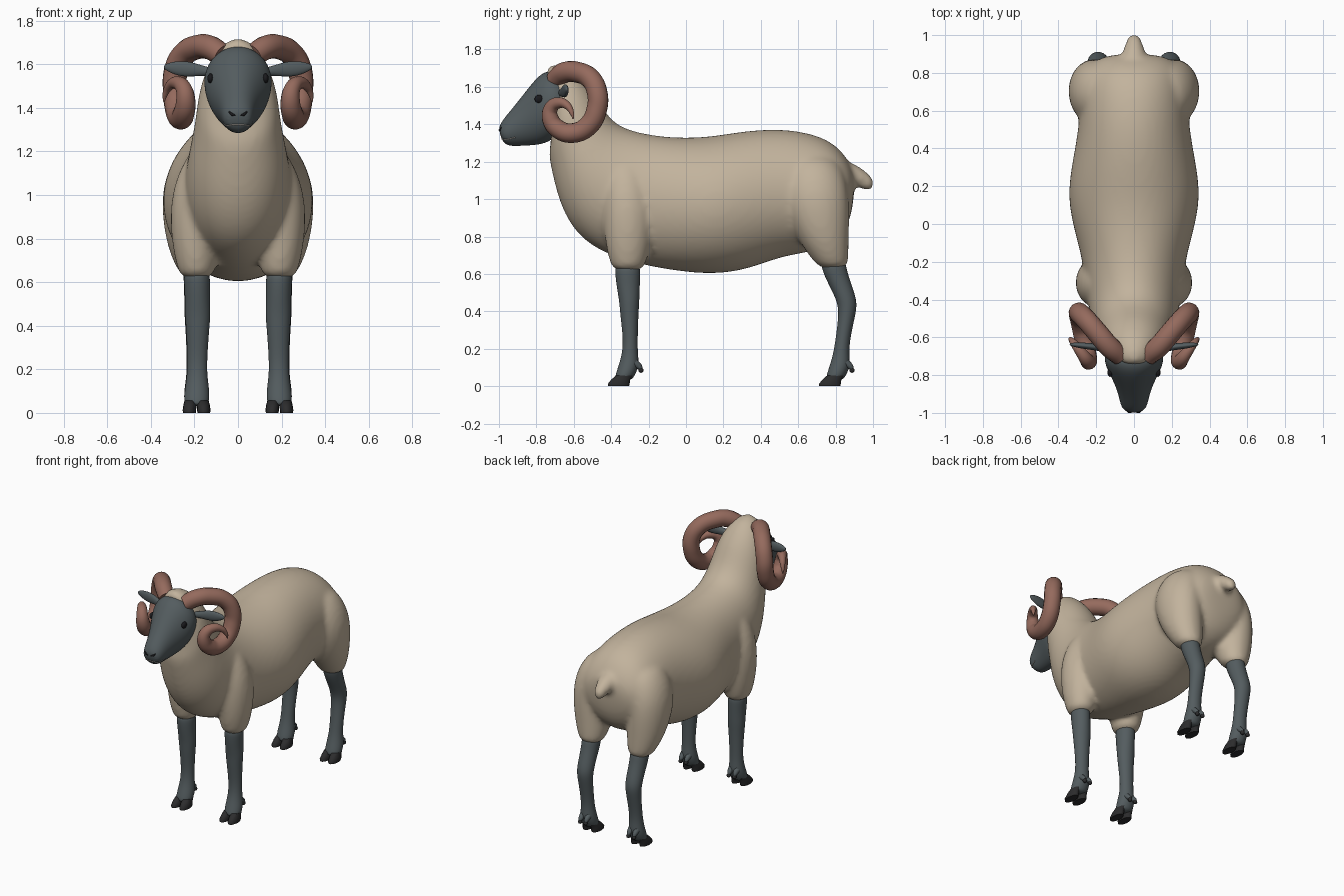
import bpy, bmesh, math
from mathutils import Vector as V, Matrix

if "Cube" in bpy.data.objects:
    bpy.data.objects.remove(bpy.data.objects["Cube"])


def material(name, rgb):
    m = bpy.data.materials.new(name)
    m.diffuse_color = (*rgb, 1)
    m.use_nodes = True
    m.node_tree.nodes["Principled BSDF"].inputs["Base Color"].default_value = m.diffuse_color
    return m


WOOL = material("wool_beige", (.54, .45, .335))
SKIN = material("slate_skin", (.088, .108, .115))
HORN = material("horn_brown", (.30, .145, .11))
HOOF = material("hoof_black", (.025, .025, .026))
EYE = material("eye_black", (.010, .010, .012))
LIP = material("pale_lip", (.45, .42, .38))


def loft(bm, rings, n=16, grow=True):
    """Skin a closed tube over elliptical rings (centre, half axis, half axis)."""
    k = 6 / (4 + 2 * math.cos(math.tau / n)) if grow else 1  # undo subdivision shrink
    loops = []
    for c, u, v in rings:
        angs = [math.tau * i / n for i in range(n)]
        loops.append([bm.verts.new(c + k * (u * math.cos(a) + v * math.sin(a))) for a in angs])
    for a, b in zip(loops, loops[1:]):
        for i in range(n):
            bm.faces.new((a[i], a[(i + 1) % n], b[(i + 1) % n], b[i]))
    bm.faces.new(loops[0])
    bm.faces.new(loops[-1])


def side_rings(rows):
    """Rings from side-view top point, bottom point and half width."""
    out = []
    for ty, tz, by, bz, w in rows:
        t, b = V((0, ty, tz)), V((0, by, bz))
        out.append(((t + b) / 2, V((w, 0, 0)), (t - b) / 2))
    return out


def flat_rings(rows, dx=0, dy=0):
    """Horizontal rings from z, centre x, centre y, radius x, radius y."""
    return [(V((x + dx, y + dy, z)), V((rx, 0, 0)), V((0, ry, 0))) for z, x, y, rx, ry in rows]


def finish(name, bm, mat, mirror=False, sub=2):
    bmesh.ops.recalc_face_normals(bm, faces=bm.faces)
    for f in bm.faces:
        f.smooth = True
    me = bpy.data.meshes.new(name)
    bm.to_mesh(me)
    bm.free()
    me.materials.append(mat)
    ob = bpy.data.objects.new(name, me)
    bpy.context.collection.objects.link(ob)
    if mirror:
        ob.modifiers.new("Mirror", 'MIRROR').use_mirror_merge = False
    if sub:
        s = ob.modifiers.new("Subdivision", 'SUBSURF')
        s.levels = s.render_levels = sub
    return ob


def tube(name, pts, mat, mirror=False, res=6, bevel_res=4):
    """Tapered tube through points (x, y, z, radius)."""
    cu = bpy.data.curves.new(name, 'CURVE')
    cu.dimensions = '3D'
    cu.bevel_depth, cu.bevel_resolution = 1, bevel_res
    cu.resolution_u, cu.use_fill_caps = res, True
    sp = cu.splines.new('BEZIER')
    sp.bezier_points.add(len(pts) - 1)
    for p, q in zip(sp.bezier_points, pts):
        p.co, p.radius = q[:3], q[3]
        p.handle_left_type = p.handle_right_type = 'AUTO'
    cu.materials.append(mat)
    ob = bpy.data.objects.new(name, cu)
    bpy.context.collection.objects.link(ob)
    bpy.ops.object.select_all(action='DESELECT')
    ob.select_set(True)
    bpy.context.view_layer.objects.active = ob
    bpy.ops.object.convert(target='MESH')
    ob = bpy.context.object
    bpy.ops.object.shade_smooth()
    if mirror:
        ob.modifiers.new("Mirror", 'MIRROR').use_mirror_merge = False
    return ob


# Woolly body: trunk and neck, four upper legs and tail fused into one skin
bm = bmesh.new()
loft(bm, side_rings([
    (.905, 1.12, .895, .98, .10), (.875, 1.20, .875, .88, .20), (.80, 1.295, .82, .78, .26),
    (.68, 1.35, .70, .72, .285), (.50, 1.378, .52, .70, .29), (.30, 1.362, .32, .62, .33),
    (.15, 1.335, .15, .60, .35), (0, 1.325, 0, .61, .325), (-.15, 1.335, -.2, .64, .275),
    (-.28, 1.36, -.42, .70, .25), (-.37, 1.395, -.58, .80, .235), (-.43, 1.46, -.67, .96, .215),
    (-.47, 1.53, -.71, 1.12, .195), (-.52, 1.61, -.735, 1.235, .185),
    (-.60, 1.69, -.725, 1.28, .165), (-.68, 1.725, -.72, 1.36, .13), (-.77, 1.71, -.70, 1.5, .08)]))
FRONT_UP = [(.615, .19, -.31, .068, .075), (.66, .19, -.31, .088, .098), (.78, .197, -.31, .108, .125),
            (.95, .20, -.31, .113, .135), (1.1, .17, -.32, .11, .12), (1.25, .10, -.32, .09, .08)]
HIND_UP = [(.625, .19, .79, .072, .072), (.68, .195, .77, .095, .098), (.78, .205, .735, .125, .135),
           (.95, .215, .70, .138, .175), (1.1, .20, .69, .135, .17), (1.25, .13, .68, .11, .12)]
for rows in (FRONT_UP, HIND_UP):
    for s in (1, -1):
        loft(bm, flat_rings([(z, s * x, y, rx, ry) for z, x, y, rx, ry in rows]))
loft(bm, side_rings([(.84, 1.21, .82, 1.07, .07), (.90, 1.19, .88, 1.08, .065), (.955, 1.155, .93, 1.06, .05),
                     (.995, 1.12, .965, 1.045, .037), (1.012, 1.085, .995, 1.047, .022)]))
body = finish("woolly_body", bm, WOOL)
r = body.modifiers.new("Fuse", 'REMESH')
r.mode, r.voxel_size, r.use_smooth_shade = 'VOXEL', .016, True
sm = body.modifiers.new("Soften", 'SMOOTH')
sm.factor, sm.iterations = .5, 8

# Lower legs
LEGS = {
    "front": [(.66, .19, -.312, .058, .066), (.60, .188, -.312, .06, .067), (.52, .186, -.308, .057, .06),
              (.45, .185, -.303, .059, .053), (.38, .185, -.303, .052, .048), (.25, .187, -.297, .045, .038),
              (.17, .188, -.300, .046, .042), (.11, .188, -.305, .056, .055), (.06, .19, -.325, .058, .052),
              (.03, .19, -.335, .05, .045)],
    "hind": [(.68, .19, .785, .06, .066), (.62, .19, .793, .06, .066), (.54, .19, .825, .056, .06),
             (.45, .19, .864, .056, .053), (.38, .19, .861, .05, .044), (.25, .19, .838, .045, .038),
             (.17, .19, .829, .046, .042), (.11, .19, .824, .056, .055), (.06, .19, .804, .058, .052),
             (.03, .19, .794, .05, .045)],
}
for name, rows in LEGS.items():
    bm = bmesh.new()
    loft(bm, flat_rings(rows), 12)
    finish(name + "_lower_legs", bm, SKIN, True)
    # Cloven hooves: two sloping toes each
    x, y = .19, rows[-3][2]
    bm = bmesh.new()
    for s in (1, -1):
        loft(bm, flat_rings([(0, s * .033, -.056, .029, .058), (.012, s * .033, -.055, .031, .060),
                             (.035, s * .031, -.044, .030, .052), (.058, s * .028, -.024, .027, .046)], x, y),
             14, False)
    ob = finish(name + "_hooves", bm, HOOF, True, 0)
    bpy.context.view_layer.objects.active = ob
    ob.select_set(True)
    bpy.ops.object.shade_smooth_by_angle(angle=math.radians(50))
    ob.select_set(False)
    # Dewclaw stalks with dark tips behind the pastern
    for s in (1, -1):
        px = x + s * .022
        tube(name + "_dewclaw_stalk", [(px, y + .03, .125, .022), (px, y + .055, .105, .016),
                                       (px, y + .064, .09, .010)], SKIN, True, 3, 2)
        bm = bmesh.new()
        bmesh.ops.create_uvsphere(bm, u_segments=12, v_segments=8, radius=.014,
                                  matrix=Matrix.Translation((px, y + .064, .085)))
        finish(name + "_dewclaw", bm, HOOF, True, 0)

# Head
bm = bmesh.new()
loft(bm, side_rings([
    (-1.003, 1.375, -.985, 1.315, .04), (-.985, 1.418, -.955, 1.283, .068), (-.93, 1.482, -.89, 1.285, .08),
    (-.87, 1.558, -.82, 1.288, .102), (-.81, 1.635, -.75, 1.298, .135), (-.76, 1.682, -.70, 1.33, .157),
    (-.70, 1.685, -.64, 1.40, .152), (-.62, 1.62, -.60, 1.45, .09)]))
head = finish("head", bm, SKIN)
bpy.context.view_layer.update()
head_eval = head.evaluated_get(bpy.context.evaluated_depsgraph_get())


def on_head(*p):
    return head_eval.closest_point_on_mesh(V(p))[1]


# Spots placed on the head surface: eyes, nostrils, mouth
eye_at = on_head(.15, -.80, 1.54)
bm = bmesh.new()
bmesh.ops.create_uvsphere(bm, u_segments=16, v_segments=12, radius=1,
                          matrix=Matrix.Translation(eye_at) @ Matrix.Diagonal((.014, .024, .022, 1)))
finish("eyes", bm, EYE, True, 0)
nostril = [(.016, -1.02, 1.362, .003), (.032, -1.02, 1.370, .007), (.05, -1.0, 1.388, .003)]
tube("nostrils", [(*on_head(*p[:3]), p[3]) for p in nostril], EYE, True, 4, 2)
mouth = [(-.09, -.915, 1.318), (-.06, -.97, 1.310), (-.03, -1.01, 1.306), (0, -1.02, 1.305),
         (.03, -1.01, 1.306), (.06, -.97, 1.310), (.09, -.915, 1.318)]
tube("mouth_line", [(*on_head(*p), .003) for p in mouth], LIP, False, 4, 1)

# Ears: flattened leaves pointing sideways
bm = bmesh.new()
loft(bm, [(V((x, y, z)), V((0, ry, 0)), V((0, 0, rz))) for x, y, z, ry, rz in [
    (.11, -.67, 1.565, .018, .018), (.16, -.66, 1.57, .018, .022), (.21, -.65, 1.577, .018, .033),
    (.26, -.645, 1.58, .017, .036), (.31, -.64, 1.585, .013, .025), (.342, -.637, 1.588, .006, .008)]], 12)
finish("ears", bm, SKIN, True)

# Curled horns
tube("horns", [
    (.07, -.70, 1.64, .052), (.13, -.65, 1.677, .056), (.19, -.58, 1.678, .056), (.25, -.51, 1.643, .055),
    (.285, -.475, 1.57, .055), (.29, -.477, 1.48, .055), (.28, -.52, 1.395, .055), (.265, -.60, 1.354, .053),
    (.25, -.68, 1.372, .050), (.24, -.725, 1.43, .045), (.25, -.72, 1.49, .037), (.28, -.68, 1.515, .030),
    (.315, -.635, 1.50, .021), (.335, -.61, 1.46, .012), (.34, -.603, 1.43, .004)], HORN, True, 8, 6)
